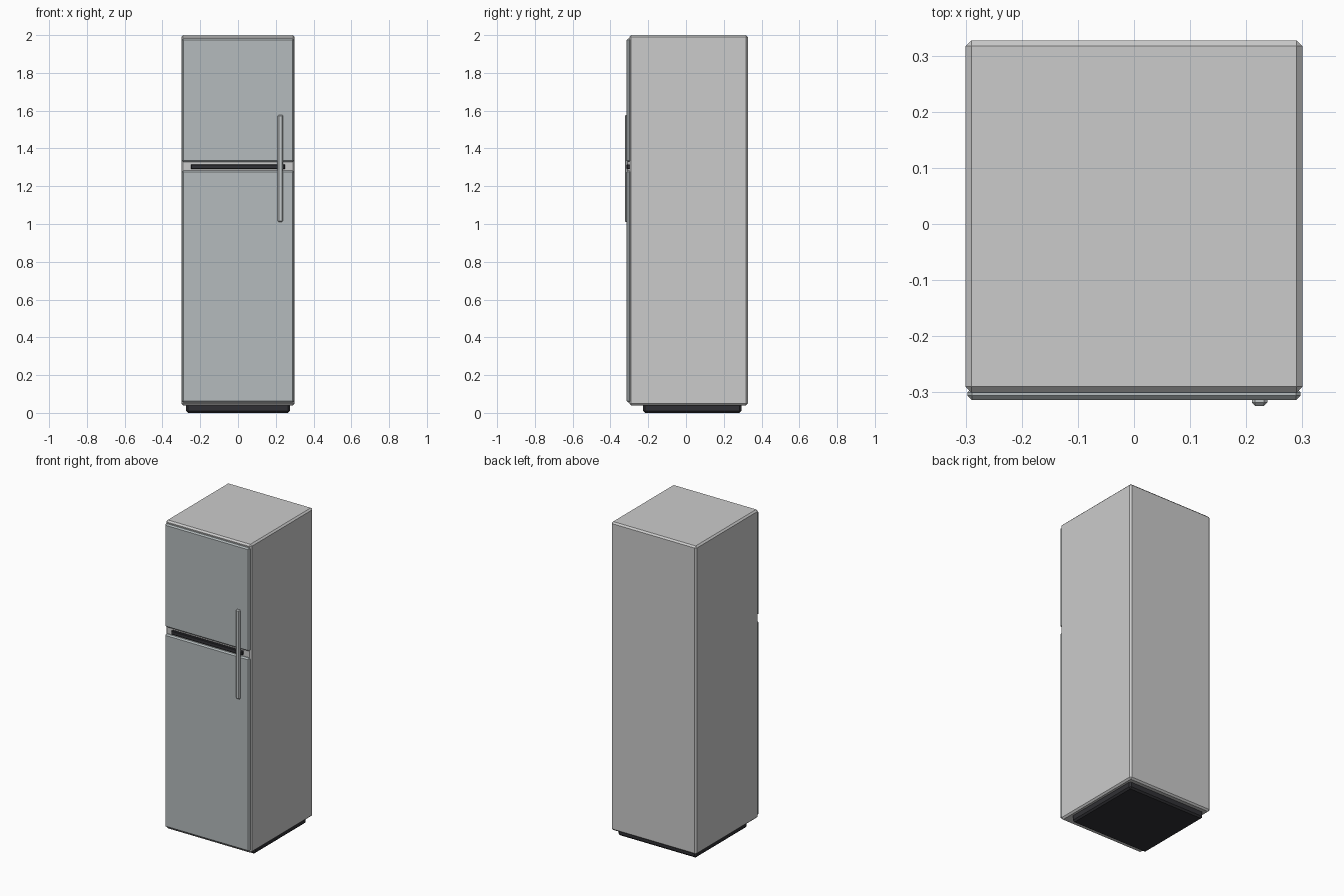
import bpy

if "Cube" in bpy.data.objects:
    bpy.data.objects.remove(bpy.data.objects["Cube"])


def material(name, rgb):
    m = bpy.data.materials.new(name)
    m.diffuse_color = (*rgb, 1)
    m.use_nodes = True
    m.node_tree.nodes["Principled BSDF"].inputs["Base Color"].default_value = m.diffuse_color
    return m


def box(name, x, y, z, chamfer, mat=None):
    """Chamfered box given its (min, max) range on each axis."""
    ranges = (x, y, z)
    bpy.ops.mesh.primitive_cube_add(size=1, location=[(a + b) / 2 for a, b in ranges])
    ob = bpy.context.object
    ob.name = name
    ob.scale = [b - a for a, b in ranges]
    bpy.ops.object.transform_apply(location=False, rotation=False, scale=True)
    bevel = ob.modifiers.new("chamfer", 'BEVEL')
    bevel.width = chamfer
    bevel.segments = 1
    if mat:
        ob.data.materials.append(mat)
    return ob


steel = material("door_steel", (0.46, 0.50, 0.51))
bright = material("handle_steel", (0.55, 0.58, 0.59))
black = material("black_plastic", (0.03, 0.03, 0.035))

# Cabinet and recessed plinth
box("cabinet", (-0.30, 0.30), (-0.30, 0.327), (0.04, 2.0), 0.01)
box("plinth", (-0.275, 0.275), (-0.227, 0.293), (0.0, 0.06), 0.01, black)

# Lower fridge door and upper freezer door
for name, z in (("fridge_door", (0.055, 1.283)), ("freezer_door", (1.327, 1.983))):
    box(name, (-0.297, 0.297), (-0.314, -0.292), z, 0.008, steel)

# Dark trim in the gap between the doors
box("gap_trim", (-0.25, 0.25), (-0.314, -0.295), (1.291, 1.316), 0.003, black)

# Long vertical handle bar
box("handle", (0.21, 0.238), (-0.324, -0.304), (1.01, 1.578), 0.006, bright)
